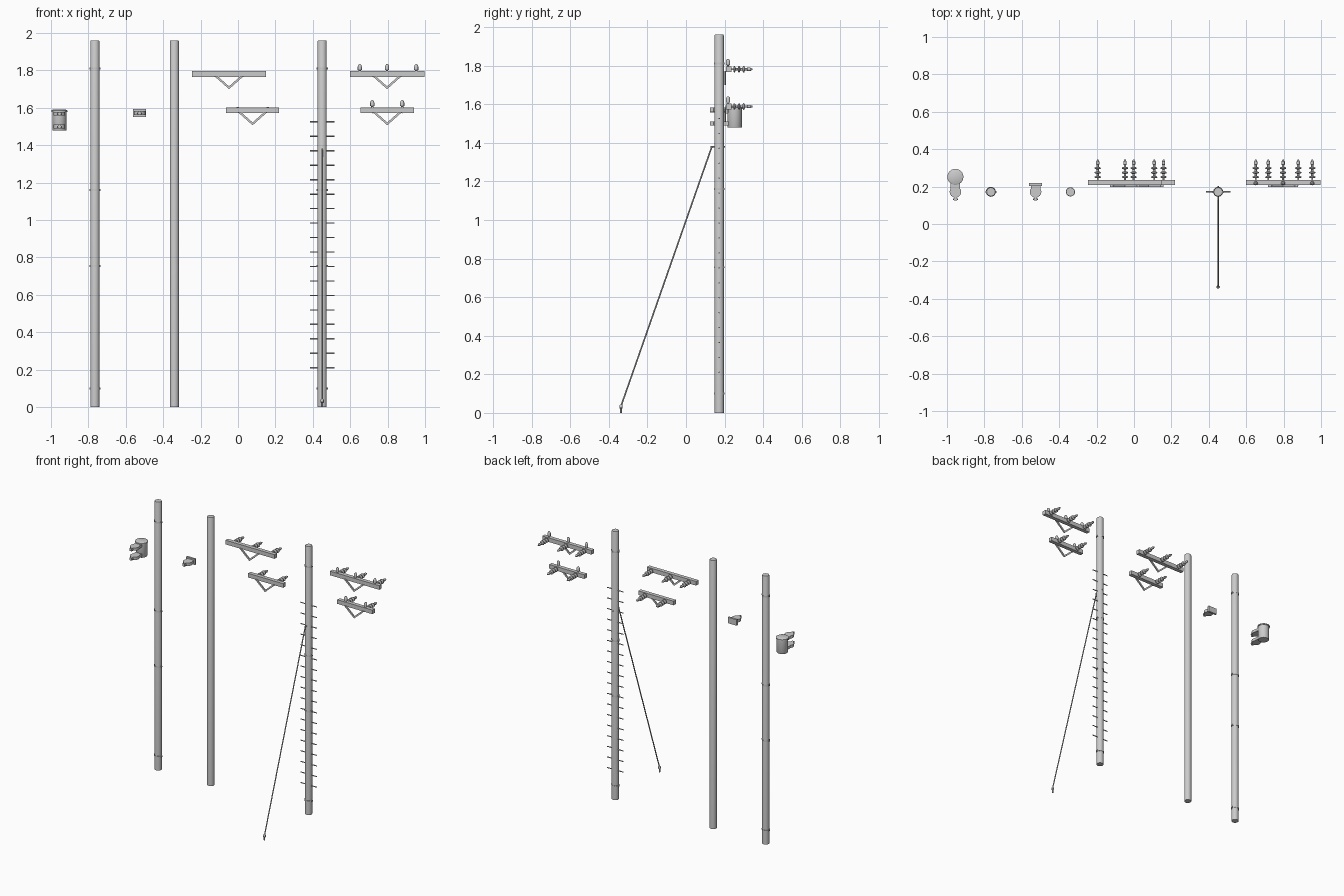
import bpy, bmesh, math
from mathutils import Vector, Matrix

if "Cube" in bpy.data.objects:
    bpy.data.objects.remove(bpy.data.objects["Cube"])

PY = 0.172          # depth of the pole row
ARM_Y = 0.222       # depth of the crossarms


class Part:
    """Collects primitives in one bmesh and turns them into an object."""
    def __init__(self, name):
        self.name, self.bm = name, bmesh.new()

    def box(self, centre, size):
        m = Matrix.Translation(centre) @ Matrix.Diagonal((*size, 1))
        bmesh.ops.create_cube(self.bm, size=1, matrix=m)

    def lathe(self, origin, axis, profile, sides=16):
        """profile = (radius, distance along axis), capped at both ends"""
        rot = Vector((0, 0, 1)).rotation_difference(Vector(axis)).to_matrix()
        rings = []
        for r, h in profile:
            rings.append([self.bm.verts.new(Vector(origin) + rot @ Vector((
                r * math.cos(2 * math.pi * i / sides),
                r * math.sin(2 * math.pi * i / sides), h))) for i in range(sides)])
        for a, b in zip(rings, rings[1:]):
            for i in range(sides):
                j = (i + 1) % sides
                self.bm.faces.new((a[i], a[j], b[j], b[i]))
        self.bm.faces.new(rings[0][::-1])
        self.bm.faces.new(rings[-1])

    def rod(self, a, b, r, sides=8):
        d = Vector(b) - Vector(a)
        self.lathe(a, d.normalized(), [(r, 0), (r, d.length)], sides)

    def prism(self, pts, y0, y1):
        """outline of (x, z) points extruded along y"""
        f = [self.bm.verts.new((x, y0, z)) for x, z in pts]
        b = [self.bm.verts.new((x, y1, z)) for x, z in pts]
        n = len(pts)
        self.bm.faces.new(f)
        self.bm.faces.new(b[::-1])
        for i in range(n):
            j = (i + 1) % n
            self.bm.faces.new((f[j], f[i], b[i], b[j]))

    def finish(self):
        bmesh.ops.recalc_face_normals(self.bm, faces=self.bm.faces)
        me = bpy.data.meshes.new(self.name)
        self.bm.to_mesh(me)
        self.bm.free()
        ob = bpy.data.objects.new(self.name, me)
        bpy.context.collection.objects.link(ob)
        bpy.ops.object.select_all(action='DESELECT')
        ob.select_set(True)
        bpy.context.view_layer.objects.active = ob
        bpy.ops.object.shade_smooth_by_angle(angle=math.radians(35))


def pole(name, x, bands):
    p = Part(name)
    p.lathe((x, PY, 0), (0, 0, 1), [(0.0245, 0), (0.0245, 1.955), (0.0225, 1.96)], 20)
    p.finish()
    if bands:
        p = Part(name + "_bands")
        for z in (0.1, 0.755, 1.16, 1.81):
            p.lathe((x, PY, z - 0.005), (0, 0, 1), [(0.0265, 0), (0.0265, 0.01)], 20)
            for s in (-1, 1):
                p.box((x + s * 0.027, PY, z), (0.006, 0.01, 0.01))
        p.finish()


# Shed profiles of the two insulator types (radius, length)
STRAIN = [(0.005, 0), (0.005, 0.009)]
for h in (0.012, 0.036, 0.06):
    STRAIN += [(0.017, h), (0.016, h + 0.006), (0.006, h + 0.01), (0.006, h + 0.02)]
STRAIN += [(0.009, 0.082), (0.009, 0.098), (0.005, 0.103), (0.004, 0.109)]
PIN = [(0.006, 0), (0.006, 0.005), (0.011, 0.007), (0.011, 0.025), (0.008, 0.033), (0.004, 0.038)]


def crossarm(name, x, z, half, xs, pins):
    p = Part(name)
    p.box((x, ARM_Y, z), (2 * half, 0.028, 0.03))
    p.finish()
    # V-shaped brace in front of the arm
    p = Part(name + "_brace")
    p.prism([(x - 0.08, z - 0.01), (x - 0.063, z - 0.01), (x, z - 0.066), (x + 0.063, z - 0.01),
             (x + 0.08, z - 0.01), (x, z - 0.081)], ARM_Y - 0.023, ARM_Y - 0.014)
    p.finish()
    p = Part(name + "_insulators")
    for dx in xs:
        p.lathe((x + dx, ARM_Y + 0.014, z), (0, 1, 0), STRAIN, 12)
        if pins:
            p.lathe((x + dx, ARM_Y - 0.004, z + 0.015), (0, 0, 1), PIN, 12)
    p.finish()


def clamp(p, x, z, h):
    """pole collar with a front lug and bolt"""
    p.lathe((x, PY, z - h / 2), (0, 0, 1), [(0.031, 0), (0.031, h)], 16)
    p.box((x, PY - 0.036, z), (0.016, 0.022, h))
    p.rod((x - 0.014, PY - 0.039, z), (x + 0.014, PY - 0.039, z), 0.004, 6)


# Poles
pole("banded_pole", -0.765, True)
pole("plain_pole", -0.34, False)
pole("stepped_pole", 0.45, True)

# Climbing steps
p = Part("climbing_steps")
for i in range(18):
    z = 0.21 + i * 0.0774
    p.rod((0.385, PY, z), (0.515, PY, z), 0.0035)
p.finish()

# Guy wire with eye bolt and ground anchor
p = Part("guy_wire")
p.rod((0.45, 0.134, 1.38), (0.45, -0.337, 0.035), 0.004)
p.rod((0.45, 0.128, 1.38), (0.45, 0.203, 1.38), 0.004)
p.finish()
p = Part("ground_anchor")
p.lathe((0.45, -0.337, 0), (0, 0, 1),
        [(0.005, 0), (0.005, 0.022), (0.009, 0.026), (0.009, 0.038), (0.005, 0.044)], 10)
p.finish()

# Crossarms: loose pair, then the pair that also carries pin insulators
for name, shift, pins in (("left", 0, False), ("right", 0.845, True)):
    xu = -0.048 + shift
    xl = 0.078 if not pins else 0.798
    crossarm(name + "_upper_crossarm", xu, 1.781, 0.199, (-0.146, 0, 0.156), pins)
    crossarm(name + "_lower_crossarm", xl, 1.588, 0.142, (-0.08, 0.08), pins)

# Transformer tank with lid and two pole clamps
TX, TY = -0.955, 0.252
p = Part("transformer_tank")
p.lathe((TX, TY, 1.478), (0, 0, 1), [(0.036, 0), (0.038, 0.004), (0.038, 0.1), (0.043, 0.1),
                                    (0.043, 0.108), (0.036, 0.112)], 24)
p.finish()
p = Part("transformer_clamps")
for z in (1.5, 1.568):
    clamp(p, TX, z, 0.02)
    p.box((TX, 0.205, z), (0.05, 0.03, 0.02))
p.finish()

# Separate mounting bracket
p = Part("mounting_bracket")
clamp(p, -0.526, 1.572, 0.022)
p.box((-0.526, 0.198, 1.572), (0.05, 0.02, 0.022))
p.box((-0.526, 0.211, 1.572), (0.07, 0.014, 0.043))
p.finish()
